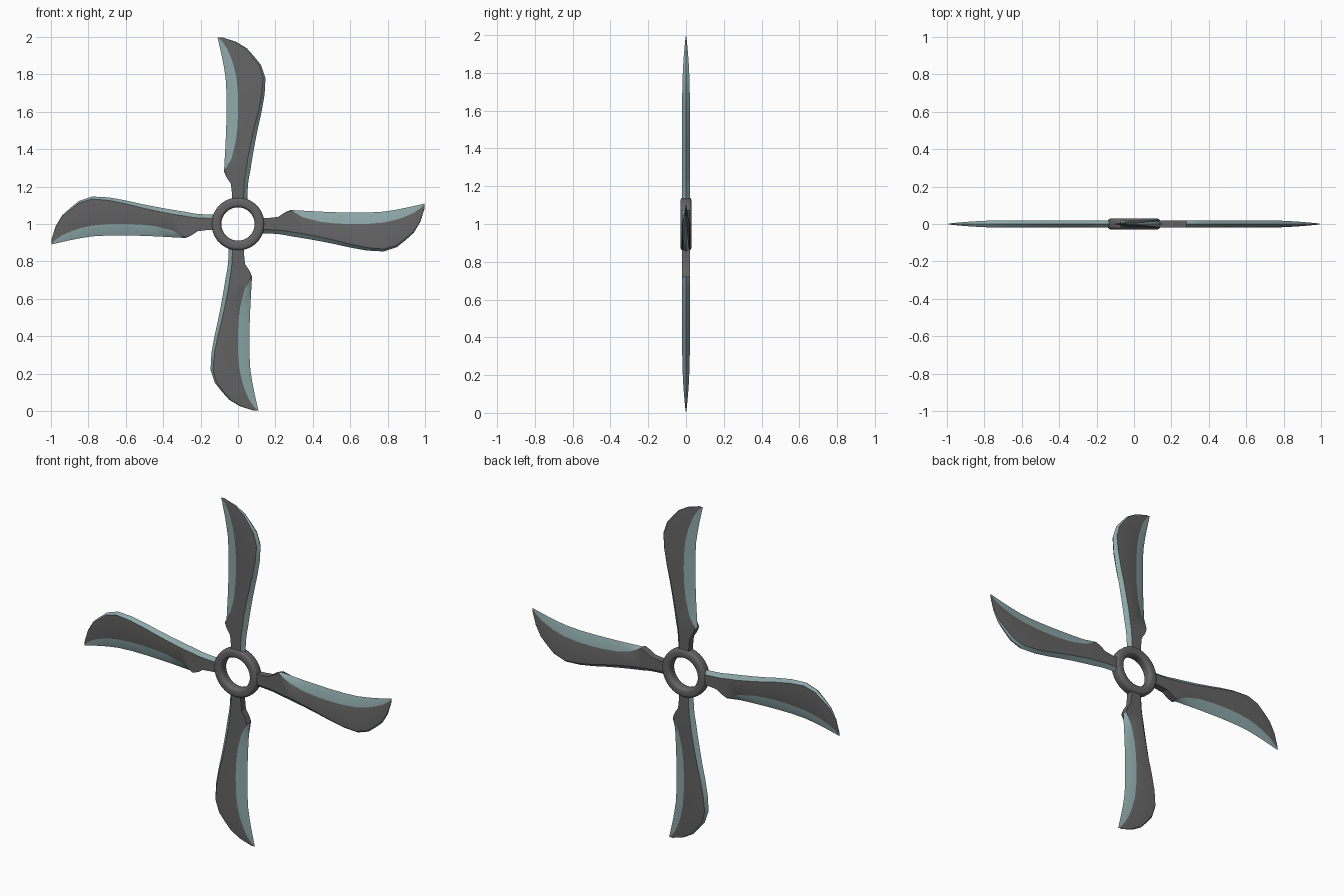
import bpy, bmesh, math

if "Cube" in bpy.data.objects:
    bpy.data.objects.remove(bpy.data.objects["Cube"])

def material(name, rgb):
    m = bpy.data.materials.new(name)
    m.diffuse_color = (*rgb, 1)
    m.use_nodes = True
    m.node_tree.nodes["Principled BSDF"].inputs["Base Color"].default_value = m.diffuse_color
    return m

gray = material("dark gray", (0.125, 0.127, 0.125))
teal = material("pale teal steel", (0.27, 0.39, 0.40))

def finish(bm, name, angle):
    bmesh.ops.recalc_face_normals(bm, faces=bm.faces)
    me = bpy.data.meshes.new(name)
    bm.to_mesh(me)
    bm.free()
    ob = bpy.data.objects.new(name, me)
    bpy.context.collection.objects.link(ob)
    me.materials.append(gray)
    me.materials.append(teal)
    bpy.ops.object.select_all(action='DESELECT')
    ob.select_set(True)
    bpy.context.view_layer.objects.active = ob
    bpy.ops.object.shade_smooth_by_angle(angle=math.radians(angle))
    return ob

# Blade stations: radius, left edge, left ridge, right ridge, right edge, half thickness
STATIONS = [
    (0.115, -0.030, -0.030, 0.030, 0.050, 0.02),
    (0.160, -0.032, -0.032, 0.030, 0.050, 0.02),
    (0.215, -0.038, -0.038, 0.033, 0.054, 0.02),
    (0.245, -0.058, -0.058, 0.036, 0.058, 0.02),
    (0.280, -0.075, -0.072, 0.042, 0.065, 0.02),
    (0.350, -0.071, -0.035, 0.052, 0.076, 0.02),
    (0.440, -0.066, -0.012, 0.070, 0.092, 0.02),
    (0.520, -0.063, -0.003, 0.088, 0.108, 0.02),
    (0.600, -0.061, 0.001, 0.108, 0.126, 0.02),
    (0.690, -0.061, 0.000, 0.126, 0.142, 0.02),
    (0.780, -0.066, -0.008, 0.134, 0.147, 0.018),
    (0.850, -0.077, -0.024, 0.113, 0.123, 0.0145),
    (0.900, -0.087, -0.042, 0.074, 0.083, 0.011),
    (0.940, -0.096, -0.060, 0.040, 0.047, 0.0075),
    (0.975, -0.104, -0.083, -0.018, -0.012, 0.004),
    (0.998, -0.110, -0.107, -0.088, -0.085, 0.0005),
]
NOTCH_END = 4   # stations before this have a square wall on the left

def blade(name, a):
    bm = bmesh.new()
    s, c = math.sin(a), math.cos(a)
    def put(u, y, r):
        return bm.verts.new((r * s + u * c, y, 1 + r * c - u * s))
    rings = [[put(u, y, r) for u, y in
              ((le, 0), (lr, -h), (rr, -h), (re, 0), (rr, h), (lr, h))]
             for r, le, lr, rr, re, h in STATIONS]
    for i, (p, q) in enumerate(zip(rings, rings[1:])):
        for k in range(6):
            j = (k + 1) % 6
            f = bm.faces.new((p[k], p[j], q[j], q[k]))
            left = k in (0, 5)
            bevel = k in (2, 3) or (left and i >= NOTCH_END)
            f.material_index = 1 if bevel else 0
    bm.faces.new(rings[0])
    bm.faces.new(rings[-1])
    return finish(bm, name, 25)

for i, n in enumerate(("top", "right", "bottom", "left")):
    blade("blade_" + n, i * math.pi / 2)

# Hub ring: rounded rectangular section swept round the y axis
def hub(segs=48):
    mid, hw, hd, rad = 0.115, 0.026, 0.029, 0.017
    prof = []
    for q, (sx, sy) in enumerate(((1, 1), (-1, 1), (-1, -1), (1, -1))):
        for k in range(5):
            t = (q + k / 4) * math.pi / 2
            prof.append((mid + sx * (hw - rad) + rad * math.cos(t),
                         sy * (hd - rad) + rad * math.sin(t)))
    bm = bmesh.new()
    loops = []
    for i in range(segs):
        a = 2 * math.pi * i / segs
        loops.append([bm.verts.new((r * math.cos(a), y, 1 + r * math.sin(a)))
                      for r, y in prof])
    n = len(prof)
    for i in range(segs):
        p, q = loops[i], loops[(i + 1) % segs]
        for k in range(n):
            j = (k + 1) % n
            bm.faces.new((p[k], p[j], q[j], q[k]))
    return finish(bm, "hub_ring", 50)

hub()
